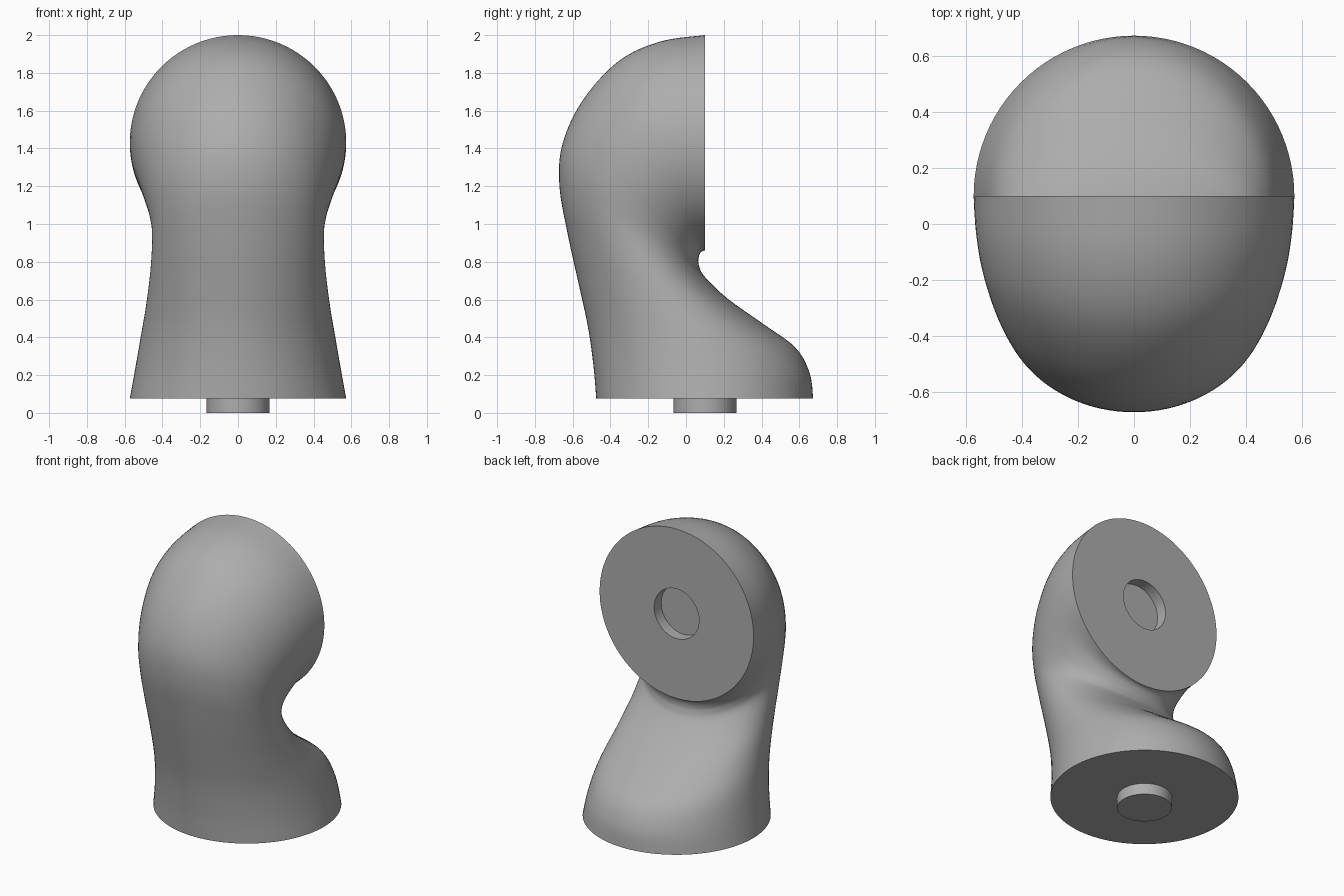
import bpy
import bmesh
from math import sin, cos, pi, radians
from mathutils import Vector

SEGMENTS = 96
STEPS = 5
BASE_Z = 0.075
AXIS_Y = 0.1
PEG_RADIUS = 0.167

cube = bpy.data.objects.get("Cube")
if cube:
    bpy.data.objects.remove(cube, do_unlink=True)

# One flat grey for everything
grey = bpy.data.materials.new("plain_grey")
grey.use_nodes = True
colour = (0.42, 0.42, 0.42, 1)
grey.diffuse_color = colour
grey.node_tree.nodes["Principled BSDF"].inputs["Base Color"].default_value = colour

# Sections from base to socket face: front y, front z, back y, back z, half width
sections = [Vector(row) for row in (
    (-.475, .075, .673, .075, .573),
    (-.49, .25, .655, .21, .545),
    (-.52, .46, .58, .345, .515),
    (-.57, .69, .41, .47, .485),
    (-.625, .94, .22, .605, .462),
    (-.67, 1.2, .1, .72, .455),
    (-.655, 1.42, .07, .775, .475),
    (-.55, 1.65, .065, .81, .51),
    (-.36, 1.86, .072, .84, .545),
    (-.14, 1.965, .085, .855, .565),
    (.1, 2, .1, .86, .573),
)]


def spline(a, b, c, d, t):
    """Smooth blend from b to c."""
    return b + (c - a) * (t / 2) + (a * 2 - b * 5 + c * 4 - d) * (t * t / 2) \
        + (b * 3 - a - c * 3 + d) * (t ** 3 / 2)


def smooth_sections(rows):
    last = len(rows) - 1
    result = []
    for i in range(last):
        a, d = rows[max(i - 1, 0)], rows[min(i + 2, last)]
        result += [spline(a, rows[i], rows[i + 1], d, s / STEPS) for s in range(STEPS)]
    return result + [rows[last]]


def ring(bm, centre, side, up):
    angles = [2 * pi * i / SEGMENTS for i in range(SEGMENTS)]
    return [bm.verts.new(centre + side * sin(a) + up * cos(a)) for a in angles]


def finish(bm, name):
    bmesh.ops.recalc_face_normals(bm, faces=bm.faces)
    mesh = bpy.data.meshes.new(name)
    bm.to_mesh(mesh)
    bm.free()
    mesh.materials.append(grey)
    obj = bpy.data.objects.new(name, mesh)
    bpy.context.collection.objects.link(obj)
    bpy.ops.object.select_all(action="DESELECT")
    obj.select_set(True)
    bpy.context.view_layer.objects.active = obj
    bpy.ops.object.shade_smooth_by_angle(angle=radians(40))


def loft(bm, rings):
    for low, high in zip(rings, rings[1:]):
        for i in range(SEGMENTS):
            j = (i + 1) % SEGMENTS
            bm.faces.new((low[i], low[j], high[j], high[i]))
    bm.faces.new(rings[0])
    bm.faces.new(rings[-1])


# Bent body, ending in an upright face with a round socket
bm = bmesh.new()
rings = []
for fy, fz, by, bz, width in smooth_sections(sections):
    front, back = Vector((0, fy, fz)), Vector((0, by, bz))
    rings.append(ring(bm, (front + back) / 2, Vector((width, 0, 0)), (front - back) / 2))
side, up = Vector((PEG_RADIUS, 0, 0)), Vector((0, 0, PEG_RADIUS))
for depth in (0, BASE_Z):
    rings.append(ring(bm, Vector((0, AXIS_Y - depth, 1.43)), side, up))
loft(bm, rings)
finish(bm, "bent_body")

# Short round peg under the base
bm = bmesh.new()
forward = Vector((0, -PEG_RADIUS, 0))
loft(bm, [ring(bm, Vector((0, AXIS_Y, z)), side, forward) for z in (0, BASE_Z)])
finish(bm, "base_peg")
